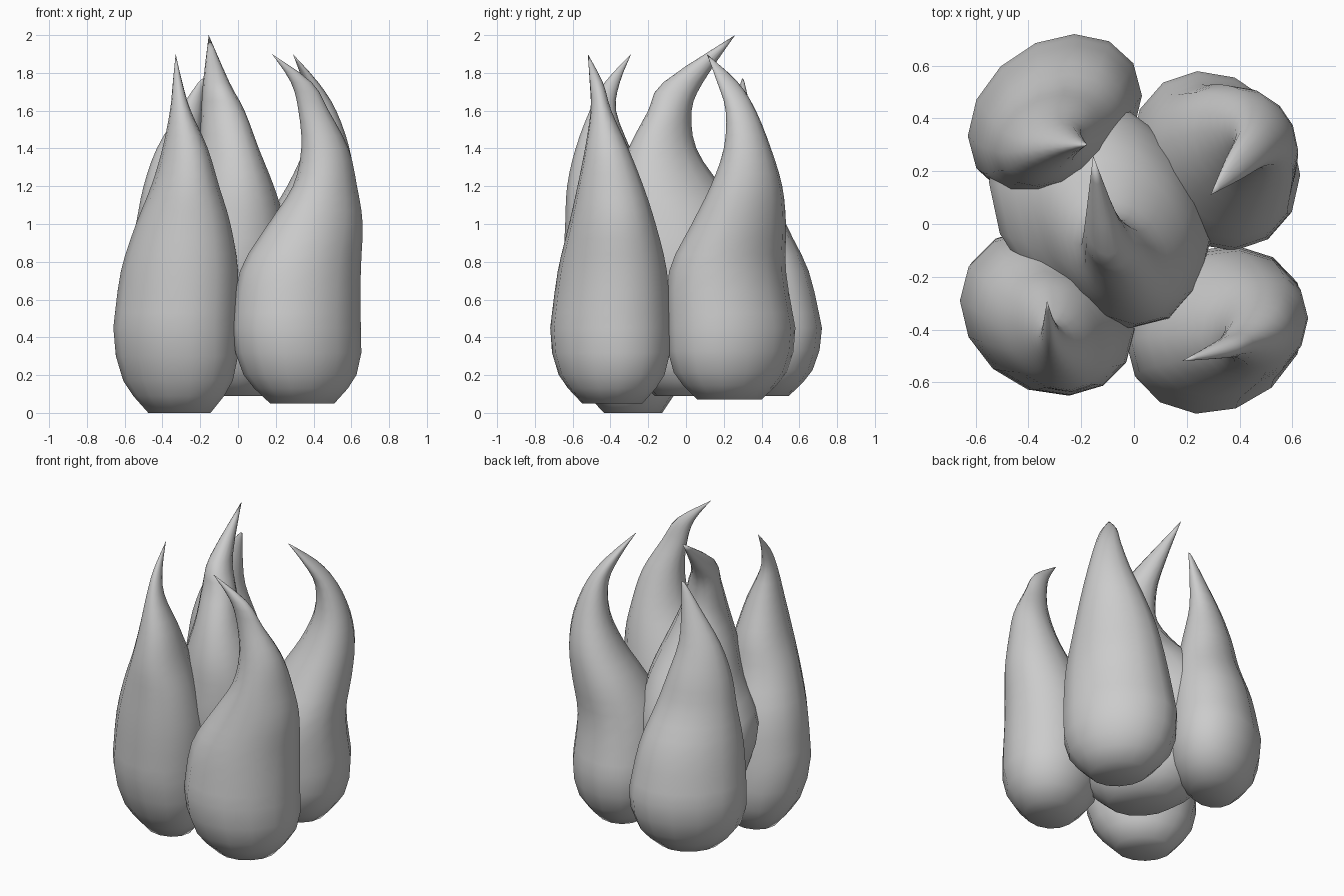
import bpy
import bmesh
from math import cos, sin, tau

SIDES = 14
STEPS = 3
BULB_HEIGHT = 0.45
# Shared rounded bulb: fraction of bulb height, fraction of bulb radius
BULB_PROFILE = [(0, 0.5), (0.2, 0.73), (0.38, 0.88), (0.67, 0.98)]
# Shared heights of the tapering upper cross-sections
UPPER_HEIGHTS = [0.75, 1.0, 1.2, 1.4, 1.6, 1.75]

# Remove the default object
default_cube = bpy.data.objects.get("Cube")
if default_cube:
    bpy.data.objects.remove(default_cube, do_unlink=True)

# Single plain grey
grey = bpy.data.materials.new("plain_grey")
grey.use_nodes = True
colour = (0.6, 0.6, 0.6, 1)
grey.diffuse_color = colour
grey.node_tree.nodes["Principled BSDF"].inputs["Base Color"].default_value = colour


# Insert spline sections between the given ones, leaving out the last
def smooth_sections(sections):
    padded = [sections[0]] + sections + [sections[-1]]
    result = []
    for a, b, c, d in zip(padded, padded[1:], padded[2:], padded[3:]):
        for step in range(STEPS):
            t = step / STEPS
            result.append([
                q + t * (r - p + t * (2 * p - 5 * q + 4 * r - s
                                      + t * (3 * (q - r) + s - p))) / 2
                for p, q, r, s in zip(a, b, c, d)])
    return result


# One horizontal cross-section, an ellipse leaning to a diagonal
def add_ring(bm, section, skew):
    x, y, radius_x, radius_y, z = section
    angles = [tau * i / SIDES for i in range(SIDES)]
    return [bm.verts.new((x + radius_x * cos(a), y + radius_y * sin(a + skew), z))
            for a in angles]


# Loft a curling teardrop from a round bulb through the upper sections.
# Sections hold x, y, radius_x, radius_y; foot is the centre of the underside.
# A positive skew stretches the flame along x = y, a negative one across it.
def add_flame(name, base, foot, bulb, upper, tip, skew):
    bm = bmesh.new()
    x, y, radius_x, radius_y = bulb
    sections = []
    for height, width in BULB_PROFILE:
        sections.append((foot[0] + height * (x - foot[0]),
                         foot[1] + height * (y - foot[1]),
                         radius_x * width, radius_y * width,
                         base + height * (BULB_HEIGHT - base)))
    body = [(*bulb, BULB_HEIGHT)]
    body += [(*values, z) for values, z in zip(upper, UPPER_HEIGHTS)]
    body.append((tip[0], tip[1], 0, 0, tip[2]))
    sections += smooth_sections(body)
    rings = [add_ring(bm, section, skew) for section in sections]

    # Skin neighbouring rings
    for lower, higher in zip(rings, rings[1:]):
        for i in range(SIDES):
            j = (i + 1) % SIDES
            bm.faces.new((lower[i], lower[j], higher[j], higher[i]))

    # Close the underside and draw the top to a point
    bottom = bm.verts.new((*foot, base))
    point = bm.verts.new(tip)
    for i in range(SIDES):
        j = (i + 1) % SIDES
        bm.faces.new((rings[0][j], rings[0][i], bottom))
        bm.faces.new((rings[-1][i], rings[-1][j], point))
    bmesh.ops.recalc_face_normals(bm, faces=bm.faces)

    mesh = bpy.data.meshes.new(name)
    bm.to_mesh(mesh)
    bm.free()
    mesh.materials.append(grey)
    mesh.shade_smooth()
    flame = bpy.data.objects.new(name, mesh)
    bpy.context.collection.objects.link(flame)


# Front flames
add_flame("front_left_flame", 0.05, (0.34, -0.39), (0.31, -0.4, 0.34, 0.32),
          [(0.33, -0.39, 0.32, 0.29), (0.41, -0.39, 0.25, 0.23),
           (0.46, -0.4, 0.17, 0.175), (0.46, -0.42, 0.125, 0.115),
           (0.4, -0.45, 0.08, 0.055), (0.335, -0.475, 0.055, 0.035)],
          (0.18, -0.52, 1.9), 0.14)
add_flame("front_right_flame", 0, (-0.31, -0.28), (-0.33, -0.34, 0.33, 0.31),
          [(-0.31, -0.36, 0.31, 0.29), (-0.29, -0.4, 0.25, 0.24),
           (-0.28, -0.42, 0.18, 0.21), (-0.28, -0.44, 0.12, 0.145),
           (-0.305, -0.44, 0.055, 0.07), (-0.32, -0.39, 0.025, 0.04)],
          (-0.33, -0.29, 1.9), -0.16)

# Back flames
add_flame("back_left_flame", 0.07, (0.31, 0.23), (0.31, 0.24, 0.32, 0.34),
          [(0.32, 0.22, 0.29, 0.31), (0.38, 0.28, 0.24, 0.25),
           (0.44, 0.32, 0.18, 0.19), (0.47, 0.325, 0.12, 0.125),
           (0.45, 0.29, 0.07, 0.08), (0.385, 0.22, 0.04, 0.055)],
          (0.29, 0.11, 1.9), -0.16)
add_flame("back_right_flame", 0.09, (-0.3, 0.39), (-0.3, 0.41, 0.33, 0.31),
          [(-0.3, 0.37, 0.29, 0.28), (-0.31, 0.33, 0.23, 0.2),
           (-0.32, 0.31, 0.18, 0.16), (-0.31, 0.3, 0.12, 0.1),
           (-0.25, 0.3, 0.06, 0.045), (-0.195, 0.3, 0.015, 0.01)],
          (-0.18, 0.3, 1.77), 0.25)

# Tall centre flame, leaning over the others
add_flame("centre_flame", 0.09, (-0.04, 0.02), (-0.1, 0.04, 0.36, 0.37),
          [(-0.13, 0.05, 0.42, 0.44), (-0.07, -0.01, 0.32, 0.38),
           (-0.05, -0.09, 0.24, 0.28), (-0.05, -0.125, 0.16, 0.18),
           (-0.08, -0.085, 0.115, 0.115), (-0.115, -0.015, 0.07, 0.105)],
          (-0.155, 0.26, 2), -0.25)
